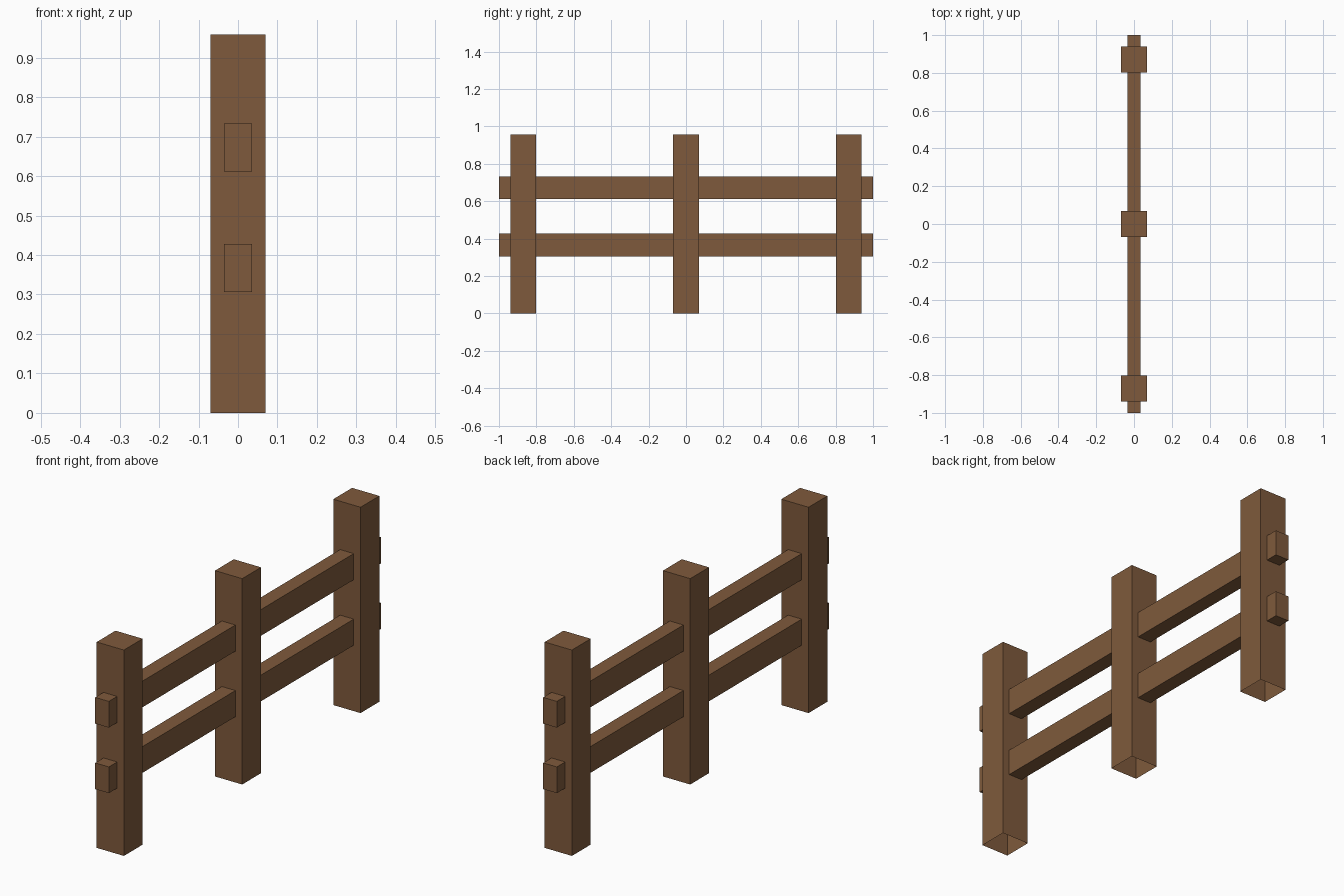
import bpy, bmesh

if "Cube" in bpy.data.objects:
    bpy.data.objects.remove(bpy.data.objects["Cube"])

wood = bpy.data.materials.new("brown wood")
wood.diffuse_color = (0.212, 0.102, 0.045, 1)
wood.use_nodes = True
wood.node_tree.nodes["Principled BSDF"].inputs["Base Color"].default_value = wood.diffuse_color


def box(name, lo, hi, open_bottom=False):
    bm = bmesh.new()
    bmesh.ops.create_cube(bm, size=1)
    for v in bm.verts:
        v.co = [(l + h) / 2 + c * (h - l) for l, h, c in zip(lo, hi, v.co)]
    bm.normal_update()
    if open_bottom:
        under = [f for f in bm.faces if f.normal.z < -0.5]
        bmesh.ops.delete(bm, geom=under, context='FACES_ONLY')
    mesh = bpy.data.meshes.new(name)
    bm.to_mesh(mesh)
    bm.free()
    mesh.materials.append(wood)
    obj = bpy.data.objects.new(name, mesh)
    bpy.context.collection.objects.link(obj)


# Three square posts, hollow underneath where they meet the ground
for name, y in (("front_post", -0.87), ("middle_post", 0), ("back_post", 0.87)):
    box(name, (-0.07, y - 0.069, 0), (0.07, y + 0.069, 0.958), open_bottom=True)

# Two rails running through all posts
for name, z in (("lower_rail", 0.306), ("upper_rail", 0.611)):
    box(name, (-0.035, -1, z), (0.035, 1, z + 0.122))
